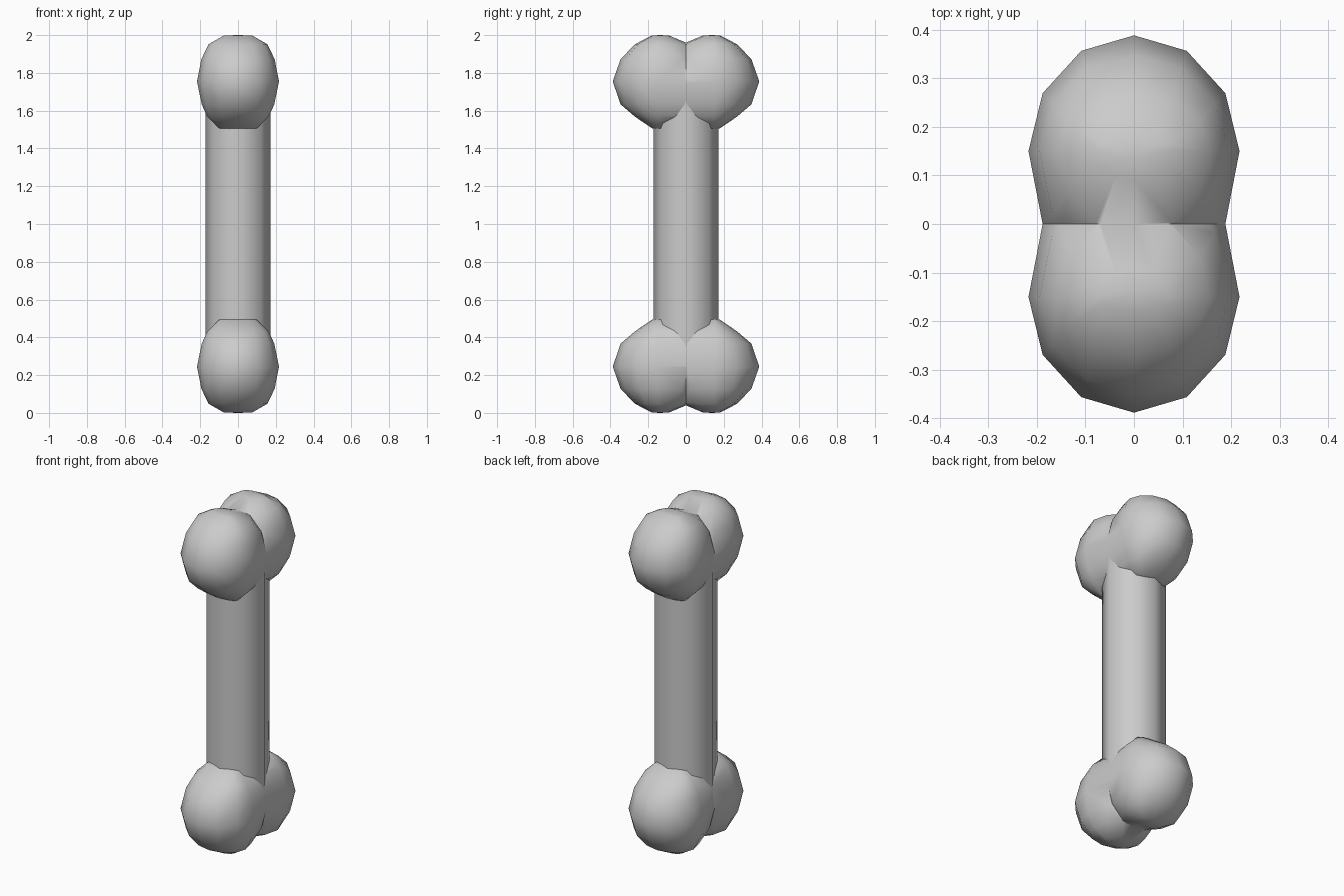
import bpy, bmesh, math
from mathutils import Vector

if "Cube" in bpy.data.objects:
    bpy.data.objects.remove(bpy.data.objects["Cube"])

SIDES = 12
LOBE_Y = 0.15    # lobe centre, measured from the middle plane
LOBE_Z = 0.755   # lobe centre height above the bone's middle

# Lobe rings: (height offset, half width x, outer depth, inner depth)
RINGS = [(-0.248, 0.10, 0.03, 0.16), (-0.187, 0.163, 0.12, 0.30),
         (-0.122, 0.192, 0.196, 0.34), (0.0, 0.217, 0.238, 0.30),
         (0.118, 0.194, 0.196, 0.26), (0.197, 0.155, 0.12, 0.17),
         (0.243, 0.075, 0.03, 0.06)]


def finish(obj, angle):
    bpy.ops.object.select_all(action='DESELECT')
    obj.select_set(True)
    bpy.context.view_layer.objects.active = obj
    for m in list(obj.modifiers):
        bpy.ops.object.modifier_apply(modifier=m.name)
    bpy.ops.object.shade_smooth_by_angle(angle=math.radians(angle))


def add_object(name, bm):
    bmesh.ops.recalc_face_normals(bm, faces=bm.faces)
    mesh = bpy.data.meshes.new(name)
    bm.to_mesh(mesh)
    bm.free()
    obj = bpy.data.objects.new(name, mesh)
    obj.location.z = 1.0
    bpy.context.collection.objects.link(obj)
    return obj


# Knuckle lobe: one lofted lobe, cut at the middle plane and mirrored to four
bm = bmesh.new()
loops = []
for dz, rx, outer, inner in RINGS:
    loop = []
    for i in range(SIDES):
        a = math.tau * i / SIDES
        s = math.sin(a)
        loop.append(bm.verts.new((rx * math.cos(a),
                                  LOBE_Y + s * (outer if s > 0 else inner),
                                  LOBE_Z + dz)))
    loops.append(loop)
for lo, hi in zip(loops, loops[1:]):
    for i in range(SIDES):
        j = (i + 1) % SIDES
        bm.faces.new((lo[i], lo[j], hi[j], hi[i]))
for loop, dz in ((loops[0], -0.254), (loops[-1], 0.245)):
    tip = bm.verts.new((0, LOBE_Y - 0.01, LOBE_Z + dz))
    for i in range(SIDES):
        bm.faces.new((loop[i], loop[(i + 1) % SIDES], tip))
bmesh.ops.bisect_plane(bm, geom=bm.verts[:] + bm.edges[:] + bm.faces[:],
                       plane_co=Vector((0, 0, 0)), plane_no=Vector((0, 1, 0)),
                       clear_inner=True)
bmesh.ops.recalc_face_normals(bm, faces=bm.faces)
lobes = add_object("knuckle_lobes", bm)
mirror = lobes.modifiers.new("mirror", 'MIRROR')
mirror.use_axis = (False, True, True)
finish(lobes, 50)

# Shaft: open eight-sided tube whose ends sit inside the lobes
bm = bmesh.new()
bmesh.ops.create_cone(bm, cap_ends=False, segments=8,
                      radius1=0.173, radius2=0.173, depth=1.30)
shaft = add_object("shaft", bm)
finish(shaft, 60)
